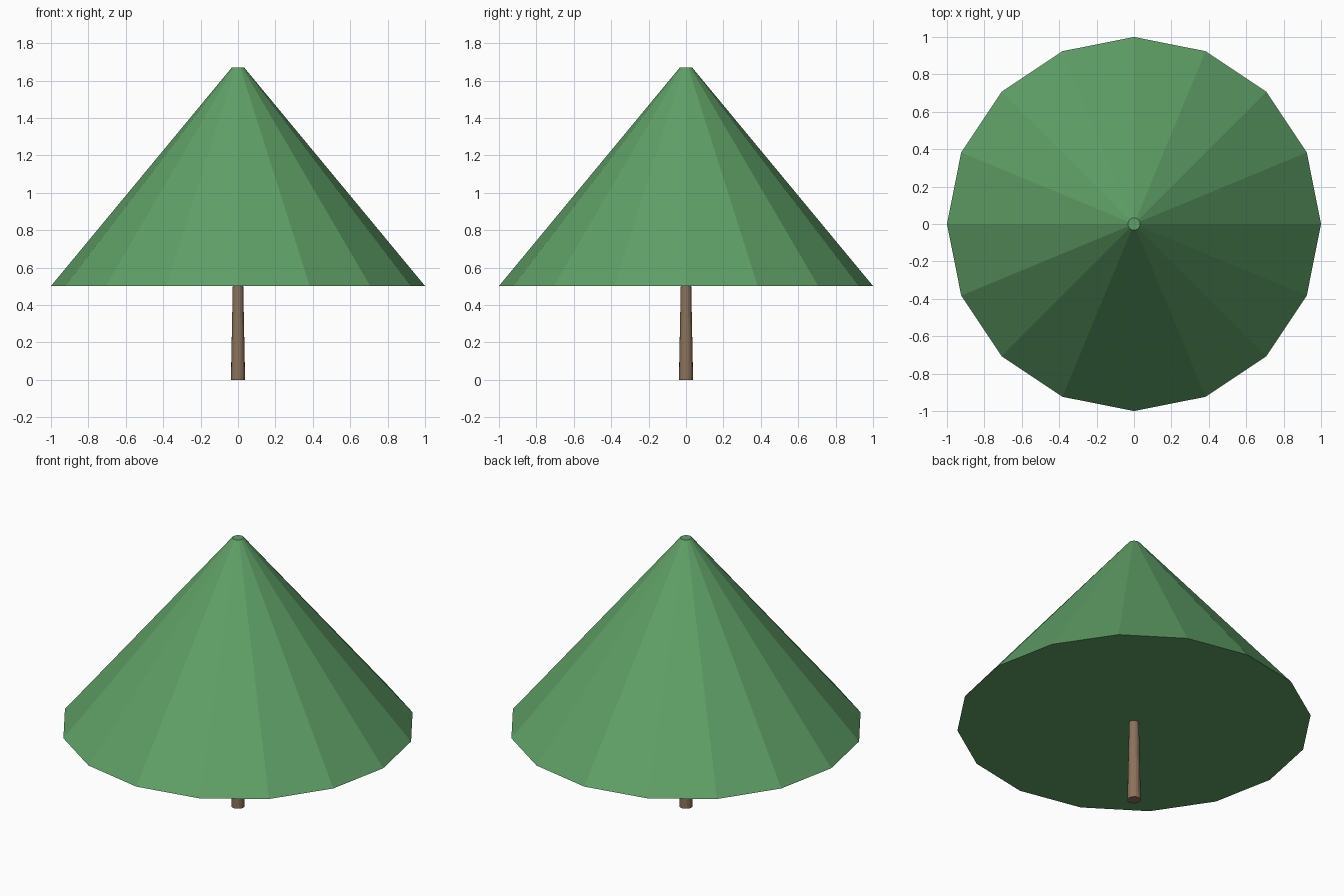
import bpy

cube = bpy.data.objects.get("Cube")
if cube:
    bpy.data.objects.remove(cube, do_unlink=True)


def make_material(name, rgb):
    mat = bpy.data.materials.new(name)
    mat.use_nodes = True
    color = (*rgb, 1.0)
    mat.diffuse_color = color
    bsdf = mat.node_tree.nodes["Principled BSDF"]
    bsdf.inputs["Base Color"].default_value = color
    bsdf.inputs["Roughness"].default_value = 0.9
    return mat


def tapered_part(name, bottom, top, r_bottom, r_top, mat, sides=16):
    """Flat-shaded capped frustum standing between two heights."""
    bpy.ops.mesh.primitive_cone_add(
        vertices=sides, radius1=r_bottom, radius2=r_top,
        depth=top - bottom, end_fill_type='NGON',
        location=(0, 0, (bottom + top) / 2))
    obj = bpy.context.object
    obj.name = name
    obj.data.name = name
    obj.data.materials.append(mat)
    return obj


leaf_green = make_material("leaf green", (0.115, 0.35, 0.135))
bark_brown = make_material("bark brown", (0.26, 0.17, 0.105))

# Trunk, ending at the underside of the foliage
tapered_part("trunk", 0.0, 0.502, 0.038, 0.028, bark_brown)

# Wide foliage cone with a small flat tip
tapered_part("foliage", 0.502, 1.67, 1.0, 0.033, leaf_green)
